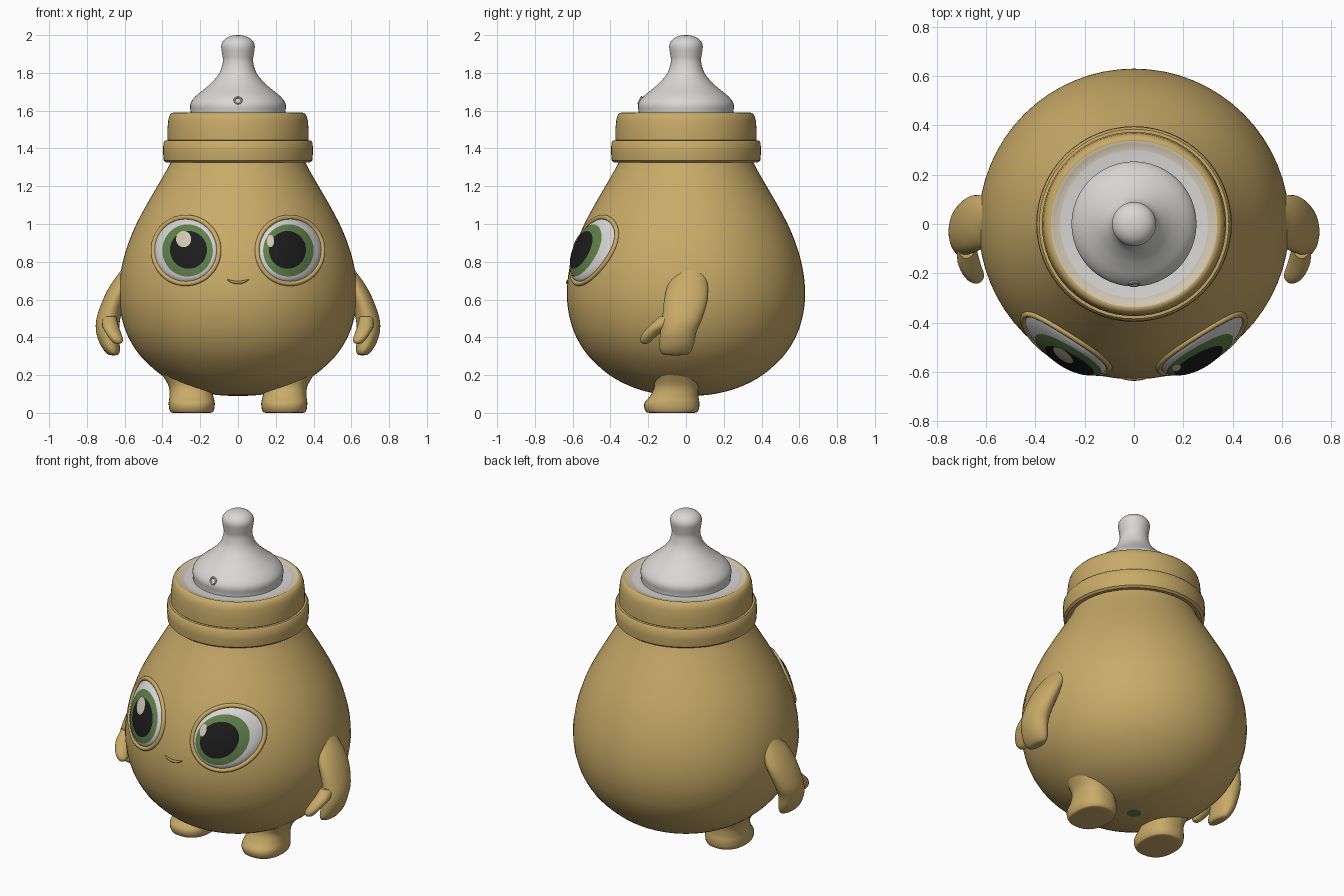
import bpy, bmesh, math
from math import sin, cos, pi, sqrt

if "Cube" in bpy.data.objects:
    bpy.data.objects.remove(bpy.data.objects["Cube"])


def material(name, rgb):
    m = bpy.data.materials.new(name)
    m.diffuse_color = (*rgb, 1)
    m.use_nodes = True
    m.node_tree.nodes["Principled BSDF"].inputs["Base Color"].default_value = m.diffuse_color
    return m


GOLD = material("gold", (0.58, 0.405, 0.138))
WHITE = material("soft_white", (0.69, 0.68, 0.67))
CREAM = material("cream", (0.66, 0.59, 0.46))
GREEN = material("iris_green", (0.115, 0.22, 0.07))
BLACK = material("pupil_black", (0.012, 0.012, 0.012))
BROWN = material("mouth_brown", (0.42, 0.25, 0.10))


def smooth_path(pts, steps):
    """Catmull-Rom interpolation through tuples."""
    out = []
    for i in range(len(pts) - 1):
        p0, p1 = pts[max(i - 1, 0)], pts[i]
        p2, p3 = pts[i + 1], pts[min(i + 2, len(pts) - 1)]
        for k in range(steps):
            t = k / steps
            out.append(tuple(
                0.5 * (2 * b + (c - a) * t + (2 * a - 5 * b + 4 * c - d) * t * t
                       + (3 * b - a - 3 * c + d) * t ** 3)
                for a, b, c, d in zip(p0, p1, p2, p3)))
    return out + [pts[-1]]


def add_mesh(name, bm, mats, rule=None):
    bmesh.ops.remove_doubles(bm, verts=bm.verts, dist=1e-5)
    bmesh.ops.recalc_face_normals(bm, faces=bm.faces)
    if rule:
        for f in bm.faces:
            f.material_index = rule(f.calc_center_median())
    me = bpy.data.meshes.new(name)
    bm.to_mesh(me)
    bm.free()
    for m in mats:
        me.materials.append(m)
    ob = bpy.data.objects.new(name, me)
    bpy.context.collection.objects.link(ob)
    return ob


def loft(name, sections, mats, n=32, steps=5, power=1.0, rule=None):
    """Skin horizontal ellipses given as (z, cx, cy, rx, ry)."""
    if steps > 1:
        sections = smooth_path(sections, steps)
    bm = bmesh.new()

    def sp(v):
        return math.copysign(abs(v) ** power, v)

    rings = [[bm.verts.new((cx + max(rx, 0) * sp(cos(2 * pi * k / n)),
                            cy + max(ry, 0) * sp(sin(2 * pi * k / n)), z))
              for k in range(n)] for z, cx, cy, rx, ry in sections]
    for a, b in zip(rings, rings[1:]):
        for k in range(n):
            j = (k + 1) % n
            bm.faces.new((a[k], a[j], b[j], b[k]))
    bm.faces.new(rings[0][::-1])
    bm.faces.new(rings[-1])
    bmesh.ops.dissolve_degenerate(bm, dist=1e-5, edges=bm.edges)
    return add_mesh(name, bm, mats, rule)


def revolve(name, profile, mats, n=64, steps=1, rule=None):
    return loft(name, [(z, 0, 0, r, r) for z, r in profile], mats, n, steps, 1.0, rule)


# Pear-shaped body with a small green spot underneath
BODY = [(0.09, 0.0), (0.09, 0.04), (0.1, 0.15), (0.135, 0.28), (0.2, 0.405), (0.3, 0.515),
        (0.4, 0.58), (0.5, 0.615), (0.6, 0.63), (0.7, 0.627), (0.8, 0.61), (0.9, 0.58),
        (1.0, 0.538), (1.1, 0.485), (1.2, 0.427), (1.3, 0.37), (1.37, 0.34)]
revolve("body", BODY, [GOLD, GREEN], steps=4,
        rule=lambda c: 1 if c.z < 0.095 and c.xy.length < 0.04 else 0)
FINE = smooth_path(BODY, 4)


def body_front(x, z):
    """y of the body's front surface above (x, z)."""
    for (z0, r0), (z1, r1) in zip(FINE, FINE[1:]):
        if z0 <= z <= z1 and z1 > z0:
            r = r0 + (r1 - r0) * (z - z0) / (z1 - z0)
            return -sqrt(max(r * r - x * x, 0))
    return 0


# Screw collar: lower band, upper cap with recessed top
revolve("collar_band", [(1.33, 0.33), (1.325, 0.38), (1.335, 0.393), (1.38, 0.397),
                        (1.43, 0.395), (1.442, 0.385), (1.445, 0.34)], [GOLD])
revolve("collar_cap", [(1.43, 0.36), (1.445, 0.374), (1.5, 0.374), (1.55, 0.369),
                       (1.575, 0.362), (1.588, 0.35), (1.59, 0.338), (1.584, 0.325),
                       (1.58, 0.30), (1.578, 0.2)], [GOLD, CREAM, WHITE],
        rule=lambda c: 0 if c.z < 1.57 or c.xy.length > 0.335
        else (1 if c.xy.length > 0.3 else 2))

# Teat
revolve("teat", [(1.57, 0.25), (1.595, 0.251), (1.625, 0.254), (1.65, 0.246), (1.68, 0.22),
                 (1.715, 0.177), (1.75, 0.138), (1.80, 0.098), (1.86, 0.08), (1.90, 0.084),
                 (1.94, 0.089), (1.965, 0.081), (1.985, 0.06), (1.997, 0.03), (2.0, 0.0)],
        [WHITE], n=48, steps=4)
bpy.ops.mesh.primitive_torus_add(major_radius=0.018, minor_radius=0.006, major_segments=20,
                                 minor_segments=8, location=(0, -0.243, 1.655),
                                 rotation=(math.radians(65), 0, 0))
bpy.context.object.name = "teat_vent"
bpy.context.object.data.materials.append(WHITE)

# Arms, thumbs and feet on both sides
for s, side in ((-1, "left"), (1, "right")):
    def limb(name, sections, **kw):
        loft(side + "_" + name, [(z, s * x, y, rx, ry) for z, x, y, rx, ry in sections],
             [GOLD], **kw)

    limb("arm", [(0.305, 0.66, -0.055, 0.0, 0.0), (0.308, 0.66, -0.055, 0.025, 0.06),
                 (0.33, 0.667, -0.054, 0.042, 0.083), (0.37, 0.68, -0.048, 0.053, 0.092),
                 (0.43, 0.69, -0.04, 0.061, 0.096), (0.50, 0.686, -0.02, 0.063, 0.106),
                 (0.60, 0.655, 0.0, 0.06, 0.115), (0.68, 0.615, 0.01, 0.058, 0.105),
                 (0.74, 0.58, 0.02, 0.05, 0.08), (0.78, 0.56, 0.02, 0.04, 0.05)])
    limb("thumb", [(0.365, 0.635, -0.218, 0.0, 0.0), (0.37, 0.636, -0.217, 0.02, 0.018),
                   (0.39, 0.643, -0.208, 0.034, 0.034), (0.42, 0.658, -0.185, 0.04, 0.045),
                   (0.46, 0.675, -0.14, 0.043, 0.055), (0.51, 0.68, -0.09, 0.035, 0.05)], n=20)
    limb("foot", [(0.0, 0.245, -0.075, 0.0, 0.0), (0.0, 0.245, -0.075, 0.095, 0.115),
                  (0.012, 0.245, -0.075, 0.116, 0.14), (0.05, 0.245, -0.075, 0.122, 0.146),
                  (0.09, 0.247, -0.062, 0.116, 0.128), (0.14, 0.255, -0.05, 0.112, 0.118),
                  (0.20, 0.268, -0.045, 0.132, 0.13), (0.26, 0.275, -0.04, 0.165, 0.15)],
         power=0.85)


def eye_plate(name, eye, cx, cz, rx, rz, lift, mat, n=48, rings=10):
    """Elliptical plate lying on the bulging eye surface."""
    bm = bmesh.new()

    def vert(t, a):
        x, z = cx + rx * t * cos(a), cz + rz * t * sin(a)
        d2 = ((x - eye[0]) / EYE_R) ** 2 + ((z - eye[1]) / EYE_R) ** 2
        return bm.verts.new((x, body_front(x, z) - 0.036 * sqrt(max(1 - d2, 0)) - lift, z))

    loops = [[vert(i / rings, 2 * pi * k / n) for k in range(n)] for i in range(1, rings + 1)]
    mid = vert(0, 0)
    for k in range(n):
        j = (k + 1) % n
        bm.faces.new((mid, loops[0][k], loops[0][j]))
        for a, b in zip(loops, loops[1:]):
            bm.faces.new((a[k], b[k], b[j], a[j]))
    ob = add_mesh(name, bm, [mat])
    if ob.data.polygons[0].normal.y > 0:
        ob.data.flip_normals()


def tube(name, pts, radius, mat, closed=False, taper=False):
    cu = bpy.data.curves.new(name, 'CURVE')
    cu.dimensions = '3D'
    cu.bevel_depth = radius
    cu.bevel_resolution = 3
    sp = cu.splines.new('POLY')
    sp.points.add(len(pts) - 1)
    for i, (x, z) in enumerate(pts):
        sp.points[i].co = (x, body_front(x, z), z, 1)
        if taper:
            sp.points[i].radius = 0.25 + 0.75 * sin(pi * i / (len(pts) - 1))
    sp.use_cyclic_u = closed
    cu.materials.append(mat)
    bpy.context.collection.objects.link(bpy.data.objects.new(name, cu))


# Eyes: white, iris, pupil, highlight and raised lid rim
EYE_R = 0.167
for s, side, glint in ((-1, "left", (-0.288, 0.92, 0.04, 0.043)),
                       (1, "right", (0.172, 0.91, 0.019, 0.032))):
    eye = (s * 0.275, 0.86)
    eye_plate(side + "_eye_white", eye, *eye, EYE_R, EYE_R, 0.0, WHITE, rings=16)
    eye_plate(side + "_iris", eye, s * 0.267, 0.86, 0.134, 0.138, 0.003, GREEN)
    eye_plate(side + "_pupil", eye, s * 0.262, 0.863, 0.098, 0.1, 0.006, BLACK)
    eye_plate(side + "_highlight", eye, *glint, 0.009, CREAM)
    tube(side + "_eyelid_rim", [(eye[0] + 0.174 * cos(a), eye[1] + 0.176 * sin(a))
                                for a in (2 * pi * k / 48 for k in range(48))],
         0.013, GOLD, closed=True)

# Small smile
tube("mouth", [(x / 100, 0.69 + 0.018 * (x / 6) ** 2) for x in range(-6, 7)],
     0.009, BROWN, taper=True)

# Smooth shading with sharp collar edges
for ob in bpy.data.objects:
    ob.select_set(ob.type == 'MESH')
bpy.context.view_layer.objects.active = bpy.data.objects["body"]
bpy.ops.object.shade_smooth_by_angle(angle=math.radians(40))
